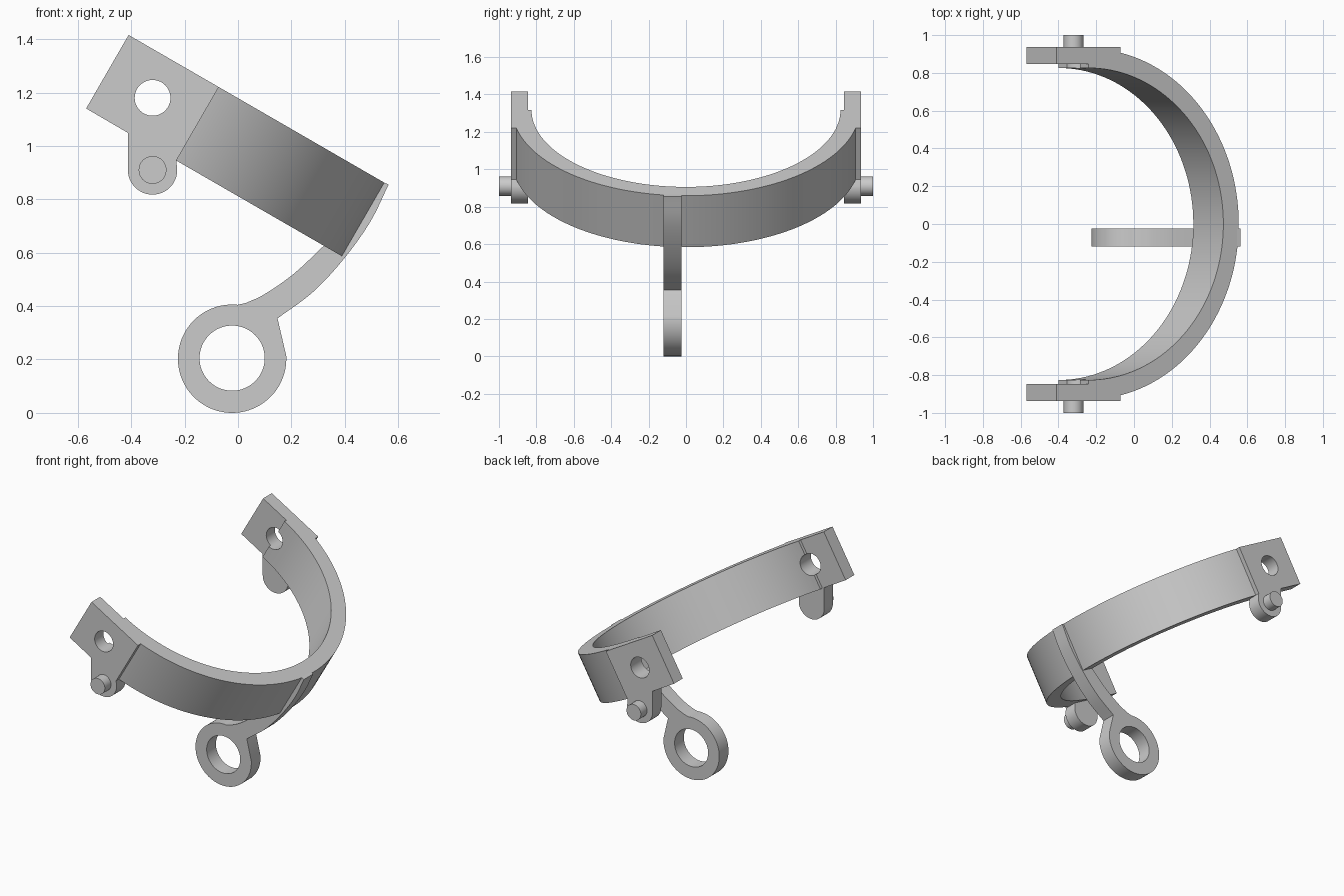
import bpy, bmesh, math
from mathutils import Vector, Matrix

if "Cube" in bpy.data.objects:
    bpy.data.objects.remove(bpy.data.objects["Cube"])

grey = bpy.data.materials.new("light_grey")
grey.diffuse_color = (0.6, 0.6, 0.6, 1)
grey.use_nodes = True
grey.node_tree.nodes["Principled BSDF"].inputs["Base Color"].default_value = grey.diffuse_color

HX, HZ = -0.32, 1.18            # pivot hole centre, also the centre of the band
TILT = math.radians(30)         # forward tilt of the band
HALF = 0.159                    # half height of the band


def tilted(u, n):
    """Tilted band coordinates to world x, z."""
    c, s = math.cos(TILT), math.sin(TILT)
    return (HX + u * c + n * s, HZ - u * s + n * c)


def arc(cx, cz, r, a0, a1, n):
    return [(cx + r * math.cos(math.radians(a0 + (a1 - a0) * i / n)),
             cz + r * math.sin(math.radians(a0 + (a1 - a0) * i / n))) for i in range(n + 1)]


def smooth_path(pts, steps=8):
    """Catmull-Rom curve through a few points."""
    p = [Vector(q) for q in pts]
    p = [2 * p[0] - p[1]] + p + [2 * p[-1] - p[-2]]
    out = []
    for i in range(1, len(p) - 2):
        a, b, c, d = p[i - 1:i + 3]
        for k in range(steps):
            t = k / steps
            out.append(tuple(0.5 * (2 * b + (c - a) * t + (2 * a - 5 * b + 4 * c - d) * t * t
                                    + (3 * b - a - 3 * c + d) * t ** 3)))
    return out + [tuple(p[-2])]


def prism(name, outline, depth_from, depth_to, place=lambda a, b, d: (a, d, b)):
    """Extrude a closed outline; place maps outline and depth to world space."""
    bm = bmesh.new()
    v0 = [bm.verts.new(place(a, b, depth_from)) for a, b in outline]
    v1 = [bm.verts.new(place(a, b, depth_to)) for a, b in outline]
    n = len(outline)
    bm.faces.new(v0)
    bm.faces.new(v1[::-1])
    for i in range(n):
        j = (i + 1) % n
        bm.faces.new((v0[j], v0[i], v1[i], v1[j]))
    bmesh.ops.recalc_face_normals(bm, faces=bm.faces)
    me = bpy.data.meshes.new(name)
    bm.to_mesh(me)
    bm.free()
    me.materials.append(grey)
    ob = bpy.data.objects.new(name, me)
    bpy.context.collection.objects.link(ob)
    return ob


def cut(ob, cutter):
    m = ob.modifiers.new("hole", 'BOOLEAN')
    m.operation = 'DIFFERENCE'
    m.solver = 'EXACT'
    m.object = cutter
    cutter.hide_render = True
    cutter.hide_set(True)


def finish(ob):
    """Apply modifiers and smooth the curved surfaces."""
    bpy.ops.object.select_all(action='DESELECT')
    ob.select_set(True)
    bpy.context.view_layer.objects.active = ob
    for m in list(ob.modifiers):
        bpy.ops.object.modifier_apply(modifier=m.name)
    bpy.ops.object.shade_smooth_by_angle(angle=math.radians(25))


# Cutters for the pivot holes and the ring eye
pivot_cutter = prism("pivot_hole_cutter", arc(HX, HZ, 0.067, 0, 352.5, 47), -1.2, 1.2)
eye_cutter = prism("ring_eye_cutter", arc(-0.022, 0.205, 0.122, 0, 354.375, 63), -0.3, 0.2)


# Curved half band, tilted forward
def on_band(u, y, n):
    x, z = tilted(u, n)
    return (x, y, z)


SEG = 72
angles = [math.pi * (i / SEG - 0.5) for i in range(SEG + 1)]
outer = [(0.918 * math.cos(a), 0.928 * math.sin(a)) for a in angles]
inner = [(0.824 * math.cos(a), 0.826 * math.sin(a)) for a in reversed(angles)]
band = prism("band", outer + inner, -HALF, HALF, on_band)
cut(band, pivot_cutter)
finish(band)

# End plates with a hanging lug, and the pin on each lug
LX, LZ, LR = HX, 0.91, 0.0925
plate_outline = ([tilted(-0.1955, -HALF), tilted(-0.1955, HALF), tilted(0.1945, HALF),
                  tilted(0.1945, -HALF)]
                 + arc(LX, LZ, LR, 0, -180, 24)
                 + [(LX - LR, 1.049)])
for side, label in ((-1, "front"), (1, "back")):
    plate = prism(label + "_end_plate", plate_outline, side * 0.846, side * 0.936)
    cut(plate, pivot_cutter)
    finish(plate)
    pin = prism(label + "_pin", arc(LX, LZ, 0.052, 0, 352.5, 47), side * 0.90, side * 1.0)
    finish(pin)

# Curved arm with a ring at its lower end
ring = arc(-0.022, 0.203, 0.203, 84, 363, 60)
arm_outer = smooth_path([(0.148, 0.354), (0.28, 0.452), (0.395, 0.575),
                         (0.495, 0.715), (0.564, 0.855)])
arm_tip = [tilted(0.88, HALF - 0.002), tilted(0.86, -0.05)]
arm_inner = smooth_path([(0.33, 0.634), (0.21, 0.522), (0.1, 0.445), (0.03, 0.412)])
arm = prism("ring_arm", ring + arm_outer + arm_tip + arm_inner, -0.12, -0.024)
cut(arm, eye_cutter)
finish(arm)

# The cutters are no longer needed
for ob in (pivot_cutter, eye_cutter):
    bpy.data.objects.remove(ob)
